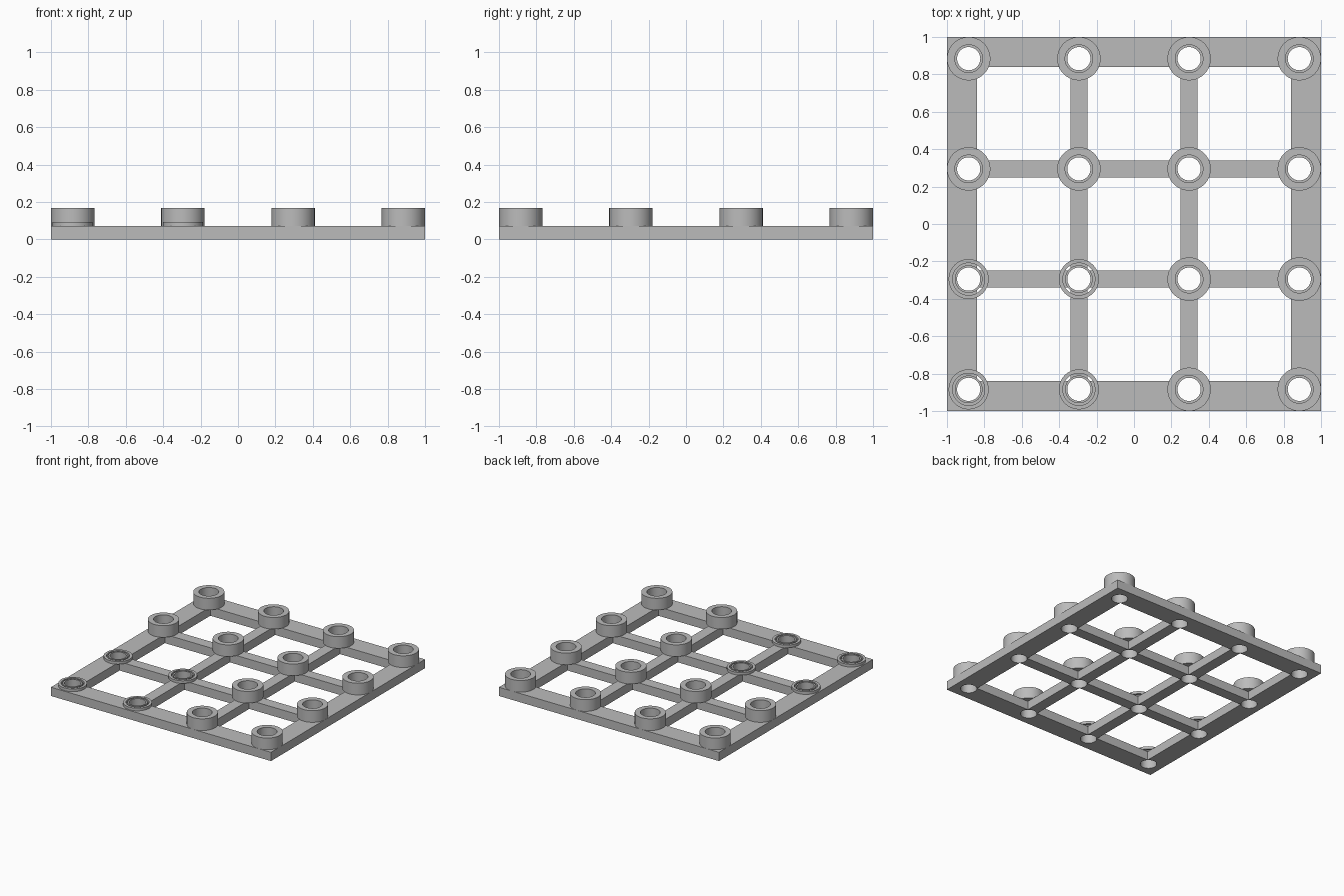
import bpy, bmesh, math
from mathutils import Matrix

if "Cube" in bpy.data.objects:
    bpy.data.objects.remove(bpy.data.objects["Cube"])

grey = bpy.data.materials.new("plain grey")
grey.use_nodes = True
colour = (0.5, 0.5, 0.5, 1)
grey.diffuse_color = colour
grey.node_tree.nodes["Principled BSDF"].inputs["Base Color"].default_value = colour

SIDES = 64
BASE = 0.072            # grid thickness
POST = 0.168            # top of the tall collars
OUTER = 0.116           # collar radius
BORE, COUNTERBORE = 0.062, 0.074
BAR = 0.045             # half width of the inner bars
EDGE = 1 - OUTER
STOPS = [-EDGE, -EDGE / 3, EDGE / 3, EDGE]


def add_object(name, bm):
    mesh = bpy.data.meshes.new(name)
    bmesh.ops.recalc_face_normals(bm, faces=bm.faces[:])
    bm.to_mesh(mesh)
    bm.free()
    mesh.materials.append(grey)
    obj = bpy.data.objects.new(name, mesh)
    bpy.context.collection.objects.link(obj)
    return obj


def smooth(obj):
    bpy.ops.object.select_all(action="DESELECT")
    obj.select_set(True)
    bpy.context.view_layer.objects.active = obj
    bpy.ops.object.shade_smooth_by_angle(angle=math.radians(30))


def add_box(bm, x0, x1, y0, y1, z0, z1):
    place = Matrix.Translation(((x0 + x1) / 2, (y0 + y1) / 2, (z0 + z1) / 2))
    size = Matrix.Diagonal((x1 - x0, y1 - y0, z1 - z0, 1))
    bmesh.ops.create_cube(bm, size=1, matrix=place @ size)


def turned(name, x, y, profile):
    """Revolve a closed (radius, height) profile around a vertical axis."""
    bm = bmesh.new()
    loops = []
    for r, z in profile:
        loops.append([bm.verts.new((x + r * math.cos(a), y + r * math.sin(a), z))
                      for a in (math.tau * i / SIDES for i in range(SIDES))])
    for k, low in enumerate(loops):
        high = loops[(k + 1) % len(loops)]
        for i in range(SIDES):
            j = (i + 1) % SIDES
            bm.faces.new((low[i], low[j], high[j], high[i]))
    smooth(add_object(name, bm))


# Grid plate
bm = bmesh.new()
add_box(bm, -1, 1, -1, 1, 0, BASE)
plate = add_object("base_grid", bm)

# Windows and bolt holes cut through the plate
bm = bmesh.new()
for x0, x1 in zip(STOPS, STOPS[1:]):
    for y0, y1 in zip(STOPS, STOPS[1:]):
        add_box(bm, x0 + BAR, x1 - BAR, y0 + BAR, y1 - BAR, -0.1, 0.2)
for x in STOPS:
    for y in STOPS:
        bmesh.ops.create_cone(bm, cap_ends=True, segments=SIDES, radius1=BORE,
                              radius2=BORE, depth=0.4,
                              matrix=Matrix.Translation((x, y, 0)))
cutter = add_object("grid_cutter", bm)
cutter.hide_render = True
cut = plate.modifiers.new("openings", "BOOLEAN")
cut.operation = "DIFFERENCE"
cut.solver = "EXACT"
cut.object = cutter
bpy.context.view_layer.objects.active = plate
bpy.ops.object.modifier_apply(modifier=cut.name)
bpy.data.objects.remove(cutter)
smooth(plate)

# Collars: the front right quarter has low grooved rings, the rest are tall
for x in STOPS:
    for y in STOPS:
        if x < 0 and y < 0:
            turned("low_outer_ring", x, y, [
                (0.086, BASE), (0.107, BASE), (0.107, 0.094), (0.086, 0.094)])
            turned("low_inner_ring", x, y, [
                (BORE, BASE), (COUNTERBORE, BASE), (COUNTERBORE, 0.094), (BORE, 0.094)])
        else:
            turned("tall_collar", x, y, [
                (BORE, BASE), (OUTER, BASE), (OUTER, POST),
                (COUNTERBORE, POST), (COUNTERBORE, BASE + 0.01), (BORE, BASE + 0.01)])
